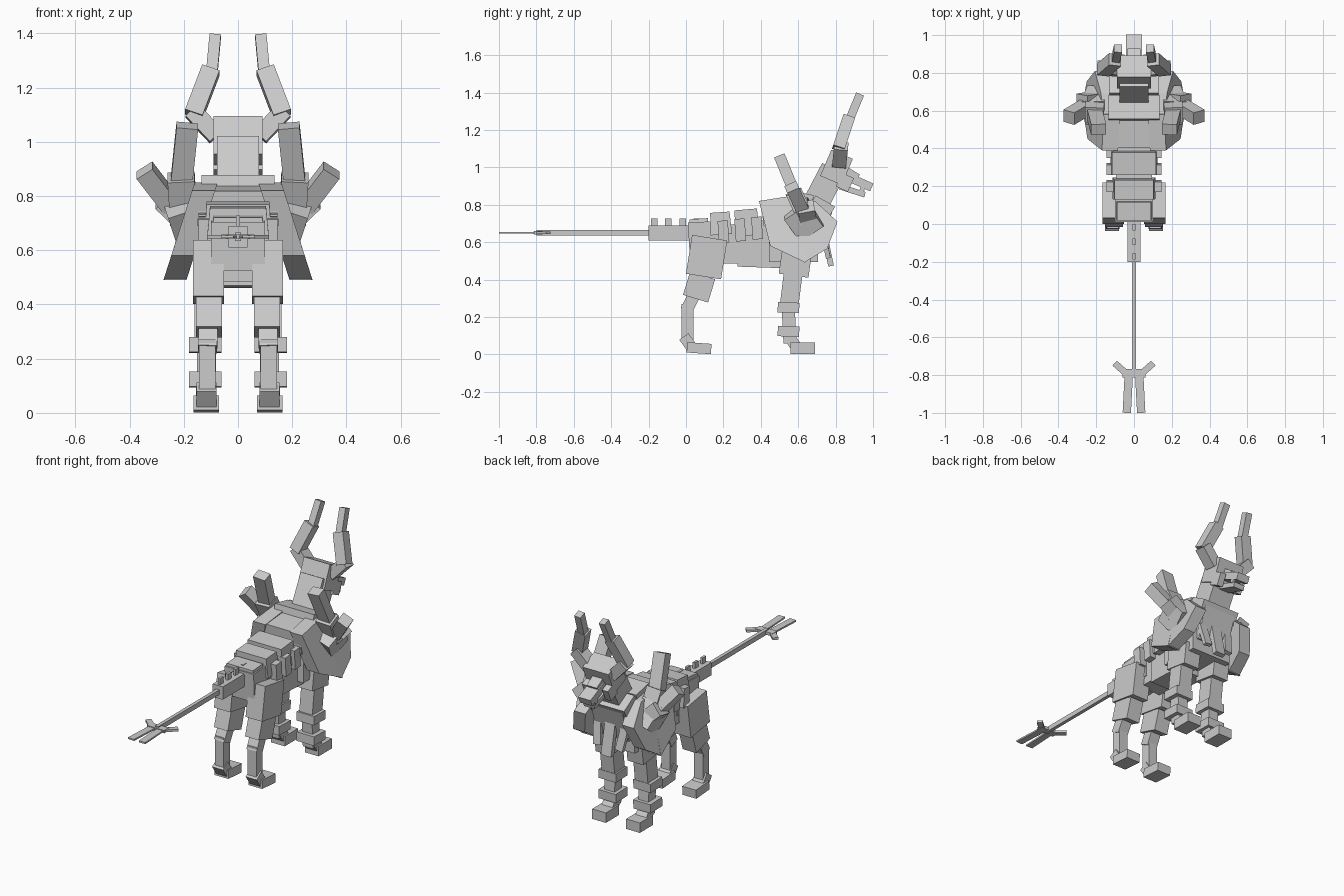
import bpy
import bmesh
from math import radians
from mathutils import Matrix, Vector, Euler

cube = bpy.data.objects.get("Cube")
if cube:
    bpy.data.objects.remove(cube, do_unlink=True)

grey = bpy.data.materials.new("stone_grey")
grey.use_nodes = True
COLOUR = (0.6, 0.6, 0.6, 1)
grey.diffuse_color = COLOUR
grey.node_tree.nodes["Principled BSDF"].inputs["Base Color"].default_value = COLOUR


def finish(name, bm, mirror):
    """Turn a bmesh into a flat shaded object, optionally mirrored over x."""
    bmesh.ops.recalc_face_normals(bm, faces=bm.faces)
    mesh = bpy.data.meshes.new(name)
    bm.to_mesh(mesh)
    bm.free()
    mesh.materials.append(grey)
    ob = bpy.data.objects.new(name, mesh)
    bpy.context.collection.objects.link(ob)
    if mirror:
        ob.modifiers.new("Mirror", "MIRROR").use_mirror_merge = False
    return ob


def block(name, matrix, size, mirror=False, taper=1.0):
    """Box whose top end is scaled by taper."""
    bm = bmesh.new()
    bmesh.ops.create_cube(bm, size=1)
    for v in bm.verts:
        k = taper if v.co.z > 0 else 1.0
        v.co = Vector((v.co.x * size[0] * k, v.co.y * size[1] * k, v.co.z * size[2]))
    bm.transform(matrix)
    return finish(name, bm, mirror)


def box(name, centre, size, rot=(0, 0, 0), mirror=False, taper=1.0):
    turn = Euler([radians(a) for a in rot]).to_matrix().to_4x4()
    return block(name, Matrix.Translation(centre) @ turn, size, mirror, taper)


def beam(name, start, end, width, depth, mirror=True, taper=1.0):
    """Box running from one point to another."""
    a, b = Vector(start), Vector(end)
    z = (b - a).normalized()
    x = (Vector((1, 0, 0)) - z * z.x).normalized()
    turn = Matrix((x, z.cross(x), z)).transposed().to_4x4()
    return block(name, Matrix.Translation((a + b) / 2) @ turn,
                 (width, depth, (b - a).length), mirror, taper)


def plate(name, outline, z_top, x_top, slope, thick):
    """Side outline in y and z, leaning outward towards the bottom."""
    bm = bmesh.new()
    loops = []
    for off in (0, -thick):
        loops.append([bm.verts.new((x_top + (z_top - z) * slope + off, y, z))
                      for y, z in outline])
    bm.faces.new(loops[0])
    bm.faces.new(loops[1])
    n = len(outline)
    for i in range(n):
        j = (i + 1) % n
        bm.faces.new((loops[0][i], loops[0][j], loops[1][j], loops[1][i]))
    return finish(name, bm, True)


# Tail with ridge knobs and forked tip
box("tail_base", (0, -0.09, 0.65), (0.07, 0.22, 0.08))
box("tail_rod", (0, -0.49, 0.65), (0.022, 0.62, 0.03))
for i in range(4):
    box(f"tail_knob_{i}", (0, -0.17 + i * 0.076, 0.705), (0.015, 0.035, 0.045))
box("fork_hub", (0, -0.79, 0.65), (0.12, 0.045, 0.018))
box("fork_blade", (0.033, -0.9, 0.65), (0.044, 0.2, 0.01), (0, 0, 3), True)
box("fork_barb", (0.065, -0.77, 0.65), (0.1, 0.035, 0.014), (0, 0, 42), True)

# Torso, rising in overlapping bands towards the chest
box("hips", (0, 0.12, 0.62), (0.2, 0.21, 0.18), (3, 0, 0))
box("rump_band", (0, 0.07, 0.68), (0.2, 0.11, 0.09), (4, 0, 0), taper=0.9)
box("loin_band", (0, 0.185, 0.7), (0.23, 0.115, 0.12), (4, 0, 0), taper=0.9)
box("waist_band", (0, 0.325, 0.705), (0.25, 0.13, 0.14), (5, 0, 0), taper=0.93)
box("loin", (0, 0.24, 0.59), (0.19, 0.14, 0.21))
box("belly", (0, 0.4, 0.59), (0.2, 0.24, 0.25), (-2, 0, 0))
box("chest", (0, 0.575, 0.65), (0.28, 0.26, 0.31))
box("back_hump", (0, 0.5, 0.765), (0.3, 0.19, 0.13), (7, 0, 0), taper=0.95)
box("withers", (0, 0.61, 0.815), (0.27, 0.13, 0.1), (-12, 0, 0))
for i in range(3):
    box(f"side_rib_{i}", (0.125, 0.2 + i * 0.09, 0.655 + i * 0.01),
        (0.04, 0.055, 0.12), (4, 0, 0), True)
box("breast", (0, 0.69, 0.69), (0.22, 0.13, 0.22), (-18, 0, 0))
box("collar", (0, 0.725, 0.785), (0.26, 0.12, 0.08), (-30, 0, 0))
box("breast_tassel", (0, 0.755, 0.57), (0.07, 0.03, 0.2), (12, 0, 0))
box("side_tassel", (0.085, 0.745, 0.59), (0.05, 0.025, 0.15), (12, 8, 0), True)

# Shoulder armour, flaring downwards
plate("rear_shoulder_plate",
      [(0.39, 0.82), (0.58, 0.85), (0.64, 0.49), (0.45, 0.58)], 0.85, 0.16, 0.32, 0.085)
plate("front_shoulder_plate",
      [(0.57, 0.84), (0.69, 0.82), (0.81, 0.71), (0.755, 0.565), (0.63, 0.49)],
      0.85, 0.165, 0.3, 0.08)
box("shoulder_cap", (0.19, 0.63, 0.72), (0.13, 0.15, 0.15), (35, 18, 0), True)

# Shoulder spikes, one pair upright and one pair flung outward
beam("upright_spike_root", (0.2, 0.65, 0.71), (0.21, 0.575, 0.87), 0.1, 0.09)
beam("upright_spike", (0.21, 0.59, 0.84), (0.187, 0.5, 1.06), 0.08, 0.06)
beam("outward_spike_root", (0.16, 0.66, 0.68), (0.275, 0.64, 0.79), 0.085, 0.09)
beam("outward_spike", (0.245, 0.625, 0.765), (0.345, 0.565, 0.895), 0.07, 0.07)

# Neck, head and snout
beam("neck", (0, 0.67, 0.76), (0, 0.79, 0.99), 0.155, 0.14, False)
beam("head", (0, 0.775, 0.93), (0, 0.835, 1.07), 0.18, 0.125, False)
box("snout", (0, 0.92, 0.925), (0.085, 0.16, 0.045), (-24, 0, 0))
box("snout_bridge", (0, 0.885, 0.965), (0.07, 0.08, 0.04), (-32, 0, 0))
box("jaw", (0, 0.89, 0.875), (0.075, 0.14, 0.03), (-18, 0, 0))
box("cheek", (0.07, 0.85, 0.92), (0.04, 0.07, 0.08), (-25, 0, 0), True)
box("fang", (0.035, 0.945, 0.89), (0.015, 0.025, 0.04), (-20, 0, 0), True)

# Horns in three bent segments
beam("horn_root", (0.08, 0.82, 1.02), (0.17, 0.83, 1.115), 0.065, 0.075)
beam("horn_middle", (0.163, 0.815, 1.1), (0.1, 0.87, 1.265), 0.068, 0.065)
beam("horn_tip", (0.098, 0.868, 1.24), (0.084, 0.93, 1.39), 0.042, 0.045)

# Hind legs
box("hind_thigh", (0.109, 0.11, 0.52), (0.113, 0.19, 0.21), (-9, 0, 0), True)
box("hind_knee", (0.107, 0.07, 0.36), (0.095, 0.14, 0.13), (-17, 0, 0), True)
beam("hind_hock", (0.11, 0.045, 0.32), (0.112, 0.002, 0.235), 0.07, 0.065)
box("hind_shin", (0.113, 0.008, 0.17), (0.06, 0.062, 0.2), (0, 0, 0), True)
box("hind_heel", (0.116, 0.01, 0.065), (0.075, 0.06, 0.075), (35, 0, 0), True)
box("hind_foot", (0.117, 0.07, 0.033), (0.095, 0.13, 0.055), (-4, 0, 0), True)

# Front legs with cuffs
box("front_shoulder", (0.11, 0.585, 0.49), (0.11, 0.16, 0.14), (-8, 0, 0), True)
box("front_upper_leg", (0.115, 0.565, 0.37), (0.09, 0.1, 0.2), (-7, 0, 0), True)
box("front_shin", (0.117, 0.55, 0.18), (0.07, 0.07, 0.24), (3, 0, 0), True)
for name, z in (("upper_cuff", 0.25), ("lower_cuff", 0.123)):
    box(name, (0.12, 0.548, z), (0.12, 0.115, 0.055), (-2, 0, 0), True)
box("front_heel", (0.117, 0.572, 0.065), (0.075, 0.06, 0.075), (35, 0, 0), True)
box("front_foot", (0.117, 0.625, 0.032), (0.095, 0.13, 0.062), (0, 0, 0), True)
